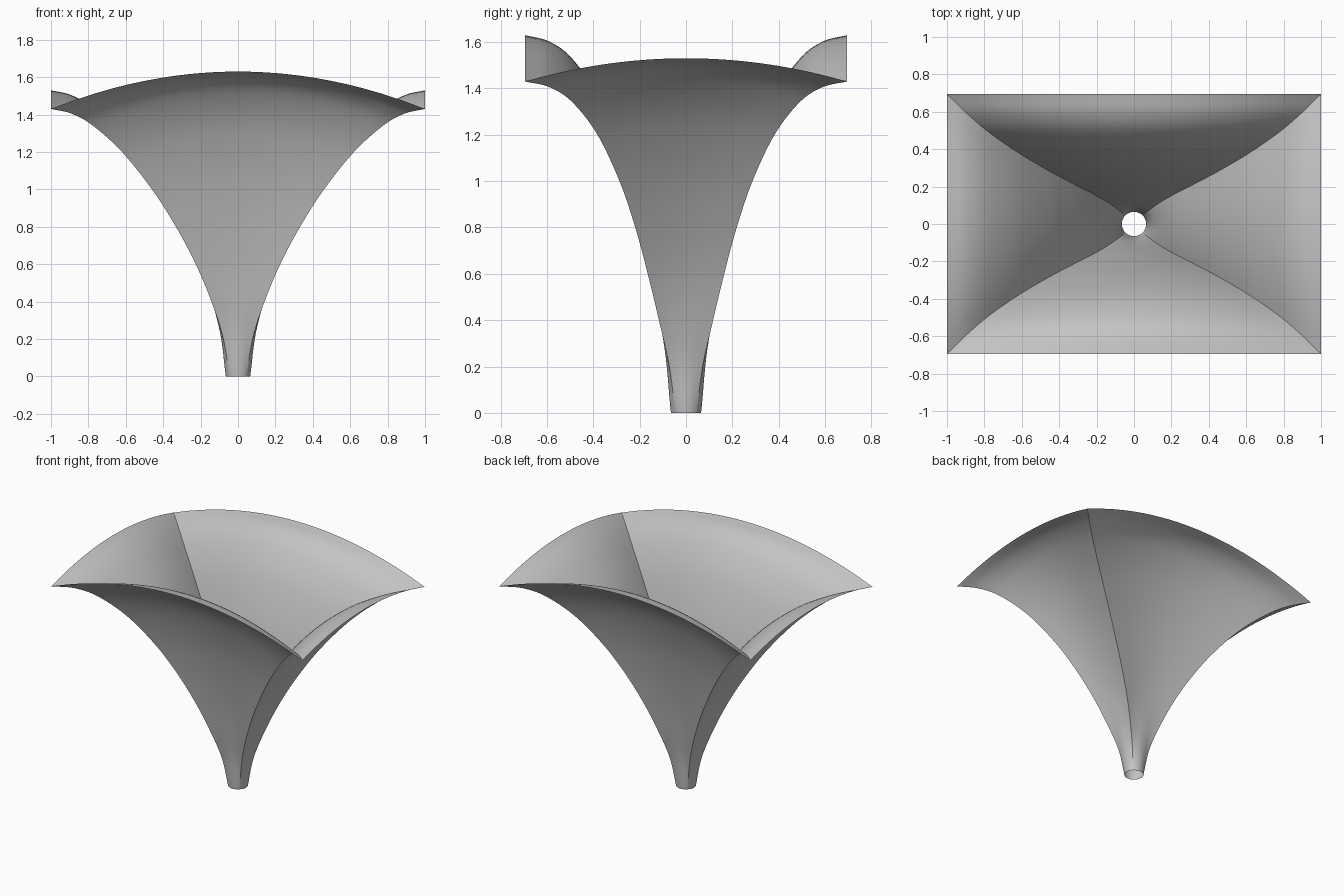
import bpy, bmesh, math
from mathutils import Vector

cube = bpy.data.objects.get("Cube")
if cube:
    bpy.data.objects.remove(cube, do_unlink=True)

RADIUS = 0.065         # round opening at the foot
INNER = 0.046          # corner of the square inscribed in it
HEIGHT = 1.43          # height of the rim corners
ARCH_FRONT, ARCH_SIDE = 0.20, 0.10
SIDE_STEPS, ROW_STEPS = 24, 9

# Corner rail, foot to rim
RAIL = [Vector(p) for p in (
    (.046, .046, 0), (.078, .072, .2), (.142, .117, .4), (.226, .165, .6),
    (.332, .219, .8), (.46, .287, 1), (.62, .382, 1.2), (.775, .49, 1.34),
    (.89, .588, 1.405), (1, .695, HEIGHT))]


def rail_samples():
    """Smooth curve through the rail points."""
    pts = [2 * RAIL[0] - RAIL[1]] + RAIL + [2 * RAIL[-1] - RAIL[-2]]
    out = []
    for a, b, c, d in zip(pts, pts[1:], pts[2:], pts[3:]):
        for i in range(ROW_STEPS):
            t = i / ROW_STEPS
            out.append(0.5 * (2 * b + (c - a) * t + (2 * a - 5 * b + 4 * c - d) * t**2
                              + (3 * b - a - 3 * c + d) * t**3))
    return out + [RAIL[-1]]


def ring(corner):
    """One cross-section: four panels, round at the foot and rectangular above."""
    t = min(corner.z / 0.6, 1)
    blend = t * t * (3 - 2 * t)
    points = []
    for side in range(4):
        turn = side * math.pi / 2
        for i in range(SIDE_STEPS):
            angle = (i / SIDE_STEPS - 0.5) * math.pi / 2
            s = math.tan(angle)
            # unit square direction, counter-clockwise from the +x panel
            sx, sy = [(1, s), (-s, 1), (-1, -s), (s, -1)][side]
            rx = RADIUS * math.cos(turn + angle)
            ry = RADIUS * math.sin(turn + angle)
            x = (corner.x - INNER) * sx + rx + (INNER * sx - rx) * blend
            y = (corner.y - INNER) * sy + ry + (INNER * sy - ry) * blend
            rise = (ARCH_FRONT if side % 2 else ARCH_SIDE) * (1 - s * s)
            points.append((x, y, corner.z * (1 + rise / HEIGHT)))
    return points


# Flared canopy shell, open at foot and rim
bm = bmesh.new()
rings = [[bm.verts.new(p) for p in ring(c)] for c in rail_samples()]
for low, high in zip(rings, rings[1:]):
    n = len(low)
    for i in range(n):
        j = (i + 1) % n
        bm.faces.new((low[i], low[j], high[j], high[i]))
mesh = bpy.data.meshes.new("canopy_shell")
bm.to_mesh(mesh)
bm.free()
canopy = bpy.data.objects.new("canopy_shell", mesh)
bpy.context.collection.objects.link(canopy)

# Plain grey
grey = bpy.data.materials.new("plain_grey")
grey.use_nodes = True
grey.diffuse_color = (0.55, 0.55, 0.55, 1)
grey.node_tree.nodes["Principled BSDF"].inputs["Base Color"].default_value = grey.diffuse_color
mesh.materials.append(grey)

# Smooth panels with sharp creases along the corners
bpy.ops.object.select_all(action="DESELECT")
canopy.select_set(True)
bpy.context.view_layer.objects.active = canopy
bpy.ops.object.shade_smooth_by_angle(angle=math.radians(14))
